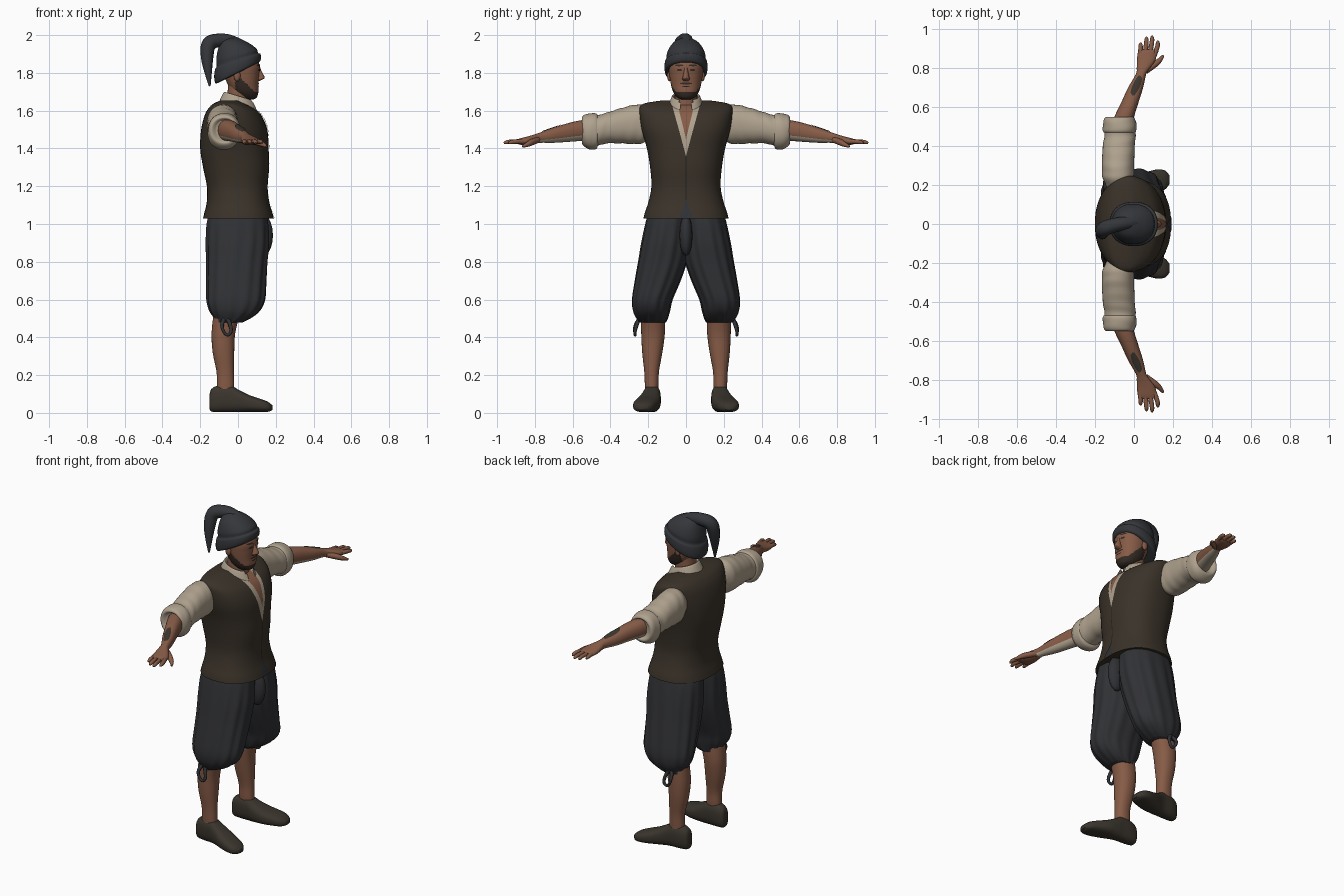
import bpy, bmesh, math
from mathutils import Vector
from mathutils.bvhtree import BVHTree

cube = bpy.data.objects.get("Cube")
if cube:
    bpy.data.objects.remove(cube, do_unlink=True)


def material(name, r, g, b):
    m = bpy.data.materials.new(name)
    m.use_nodes = True
    m.diffuse_color = (r, g, b, 1)
    bsdf = m.node_tree.nodes["Principled BSDF"]
    bsdf.inputs["Base Color"].default_value = (r, g, b, 1)
    bsdf.inputs["Roughness"].default_value = 0.9
    return m


SKIN = material("tanned skin", .24, .105, .062)
LINEN = material("cream linen", .43, .36, .27)
VEST = material("brown vest cloth", .042, .032, .022)
BREECH = material("charcoal cloth", .030, .031, .035)
HAT = material("slate knit", .034, .037, .042)
LEATHER = material("dark leather", .042, .035, .026)
HAIR = material("dark hair", .035, .024, .018)
SEAM = material("seam shadow", .018, .014, .010)


def finish(name, bm, mat, angle=0.9):
    bmesh.ops.recalc_face_normals(bm, faces=bm.faces)
    me = bpy.data.meshes.new(name)
    bm.to_mesh(me)
    bm.free()
    for p in me.polygons:
        p.use_smooth = True
    me.set_sharp_from_angle(angle=angle)
    me.materials.append(mat)
    ob = bpy.data.objects.new(name, me)
    bpy.context.collection.objects.link(ob)
    return ob


def spline(rings, steps):
    """Catmull-Rom interpolation between the key rings."""
    out = []
    last = len(rings) - 1
    for i in range(last):
        keys = [rings[min(max(i + k, 0), last)] for k in (-1, 0, 1, 2)]
        for s in range(steps):
            t = s / steps
            out.append([b + .5 * t * (c - a + t * (2*a - 5*b + 4*c - d + t * (3*(b - c) + d - a)))
                        for a, b, c, d in zip(*keys)])
    return out + [list(rings[last])]


def loft(name, rings, mat, axis="z", side=1, n=40, power=2.2, steps=4, ripple=None, warp=None):
    """Rings are (position, u min, u max, v min, v max) or (position, u min, u max, half v)."""
    rings = [r if len(r) == 5 else (*r[:3], -r[3], r[3]) for r in rings]
    bm = bmesh.new()
    loops = []
    for h, u0, u1, v0, v1 in spline(rings, steps):
        loop = []
        for i in range(n):
            a = math.tau * i / n
            c, s = math.cos(a), math.sin(a)
            k = ripple(a, h) if ripple else 1
            u = (u0 + u1) / 2 + (u1 - u0) / 2 * k * math.copysign(abs(c) ** (2 / power), c)
            v = (v0 + v1) / 2 + (v1 - v0) / 2 * k * math.copysign(abs(s) ** (2 / power), s)
            p = Vector({"z": (u, v, h), "y": (u, h, v), "x": (h, u, v)}[axis])
            p.y *= side
            loop.append(bm.verts.new(warp(p) if warp else p))
        loops.append(loop)
    for lo, hi in zip(loops, loops[1:]):
        for i in range(n):
            j = (i + 1) % n
            bm.faces.new((lo[i], lo[j], hi[j], hi[i]))
    bm.faces.new(loops[0])
    bm.faces.new(loops[-1])
    return finish(name, bm, mat)


def tube(name, points, mat, side=1):
    """Points are (x, y, z, radius)."""
    cu = bpy.data.curves.new(name, "CURVE")
    cu.dimensions = "3D"
    cu.bevel_depth = 1
    cu.bevel_resolution = 3
    cu.use_fill_caps = True
    sp = cu.splines.new("NURBS")
    sp.points.add(len(points) - 1)
    for p, (x, y, z, r) in zip(sp.points, points):
        p.co = (x, y * side, z, 1)
        p.radius = r
    sp.order_u = 3
    sp.use_endpoint_u = True
    tmp = bpy.data.objects.new(name, cu)
    bpy.context.collection.objects.link(tmp)
    graph = bpy.context.evaluated_depsgraph_get()
    me = bpy.data.meshes.new_from_object(tmp.evaluated_get(graph))
    bpy.data.objects.remove(tmp, do_unlink=True)
    bm = bmesh.new()
    bm.from_mesh(me)
    me.materials.clear()
    return finish(name, bm, mat)


def ball(name, centre, size, mat):
    bm = bmesh.new()
    bmesh.ops.create_uvsphere(bm, u_segments=16, v_segments=10, radius=1)
    bmesh.ops.scale(bm, vec=size, verts=bm.verts)
    bmesh.ops.translate(bm, vec=centre, verts=bm.verts)
    return finish(name, bm, mat)


def decal(name, target, mat, place, ray, lift=.004, n=12):
    """Thin patch laid on the target; place maps (u, v) in -1..1 to a ray start."""
    me = target.data
    tree = BVHTree.FromPolygons([v.co for v in me.vertices], [p.vertices[:] for p in me.polygons])
    ray = Vector(ray)
    bm = bmesh.new()
    grid = []
    for i in range(n + 1):
        row = []
        for j in range(n + 1):
            start = Vector(place(2 * j / n - 1, 2 * i / n - 1))
            hit = tree.ray_cast(start, ray)[0]
            row.append(bm.verts.new(hit - ray * lift) if hit else None)
        grid.append(row)
    for lo, hi in zip(grid, grid[1:]):
        for j in range(n):
            quad = (lo[j], lo[j + 1], hi[j + 1], hi[j])
            if all(quad):
                bm.faces.new(quad)
    return finish(name, bm, mat)


def wedge(z_tip, z_wide, half):
    return lambda u, v: (1, u * max(half * (v + 1) / 2, .0005), z_tip + (z_wide - z_tip) * (v + 1) / 2)


def oval(y, z, ry, rz):
    return lambda u, v: (1, y + ry * u * math.sqrt(1 - v*v/2), z + rz * v * math.sqrt(1 - u*u/2))


def paint(ob, mat, rule):
    ob.data.materials.append(mat)
    for p in ob.data.polygons:
        if rule(p.center, p.normal):
            p.material_index = len(ob.data.materials) - 1


# Vest with shirt opening, seam and hem slit
vest = loft("vest", [(1.03, -.185, .19, .225), (1.06, -.178, .182, .218), (1.12, -.165, .165, .198),
                     (1.2, -.165, .157, .183), (1.3, -.185, .165, .19), (1.4, -.2, .162, .207),
                     (1.5, -.195, .155, .235), (1.58, -.175, .12, .246), (1.62, -.15, .07, .244),
                     (1.64, -.125, .03, .215), (1.655, -.09, .0, .12)], VEST, n=56, power=2.4)
FRONT = (-1, 0, 0)
decal("shirt_front", vest, LINEN, wedge(1.36, 1.635, .075), FRONT)
decal("bare_chest", vest, SKIN, wedge(1.45, 1.635, .045), FRONT, .007)
decal("vest_seam", vest, SEAM, lambda u, v: (1, .003 * u, 1.24 + .12 * v), FRONT, .003)
decal("hem_slit", vest, BREECH, wedge(1.13, 1.032, .035), FRONT)

# Neck, collar and head
loft("neck", [(1.58, -.085, .06, .065), (1.66, -.06, .06, .06), (1.77, -.05, .06, .06)], SKIN)


def collar_slope(p):
    p.z -= .3 * p.x
    return p


collar = loft("collar", [(1.6, -.105, .115, .105), (1.63, -.095, .105, .092), (1.675, -.075, .08, .074),
                         (1.67, -.065, .07, .066), (1.63, -.065, .07, .066)], LINEN, warp=collar_slope)
bm = bmesh.new()
bm.from_mesh(collar.data)
gap = [f for f in bm.faces if len(f.verts) > 4
       or (f.calc_center_median().x > .03 and abs(f.calc_center_median().y) < .032)]
bmesh.ops.delete(bm, geom=gap, context="FACES")
bm.to_mesh(collar.data)
bm.free()

head = loft("head", [(1.66, .03, .085, .025), (1.672, .0, .1, .048), (1.70, -.03, .108, .068),
                     (1.74, -.055, .108, .08), (1.79, -.075, .112, .088), (1.84, -.09, .114, .092),
                     (1.9, -.09, .09, .088)], SKIN, n=64, steps=8)
paint(head, HAIR, lambda c, n: c.x > -.015 and c.z < 1.702 + .07 * min(max((.085 - c.x) / .07, 0), 1))
loft("nose", [(1.757, .09, .113, .014), (1.768, .09, .136, .02), (1.78, .09, .14, .017),
              (1.81, .09, .124, .011), (1.84, .09, .114, .009)], SKIN, n=16)
decal("moustache", head, HAIR, oval(0, 1.744, .032, .005), FRONT)
decal("mouth", head, SEAM, oval(0, 1.727, .022, .003), FRONT)
for tag, s in (("left", 1), ("right", -1)):
    decal(tag + "_eye", head, HAIR, oval(s * .034, 1.815, .014, .006), FRONT)
    decal(tag + "_eyebrow", head, HAIR, oval(s * .036, 1.84, .022, .005), FRONT)
    ball(tag + "_ear", (-.005, s * .088, 1.785), (.018, .012, .03), SKIN)


# Knitted cap with a rolled brim and hanging tail
def cap_slope(p):
    p.z += .5 * p.x * min(max((2 - p.z) / .2, 0), 1)
    return p


loft("cap", [(1.8, -.108, .1, .095), (1.805, -.12, .117, .11), (1.83, -.126, .122, .114),
             (1.86, -.122, .118, .111), (1.872, -.113, .106, .103), (1.9, -.115, .1, .102),
             (1.94, -.106, .07, .085), (1.97, -.09, .03, .058), (1.985, -.07, .0, .025)],
     HAT, warp=cap_slope)
tube("cap_tail", [(.01, .01, 1.95, .03), (-.04, .005, 1.972, .034), (-.1, -.005, 1.975, .037),
                  (-.16, -.025, 1.96, .04), (-.165, -.045, 1.88, .034), (-.158, -.06, 1.8, .02),
                  (-.15, -.07, 1.73, .005)], HAT)


# Limbs, mirrored left and right
def folds(a, h):
    return 1 + .018 * math.sin(95 * h + 2 * math.sin(a)) * math.sin(a + 9 * h)


def pleats(a, h):
    return 1 + .022 * math.cos(13 * a + 4 * h) * min(1, (1.08 - h) * 6)


def limb_patch(s):
    return lambda u, v: (.012 + .02 * u * math.sqrt(1 - v*v/2) + .015 * v,
                         s * (.71 + .052 * v * math.sqrt(1 - u*u/2)), 2)


for tag, s in (("left_", 1), ("right_", -1)):
    loft(tag + "sleeve", [(.19, -.14, -.01, 1.45, 1.61), (.24, -.162, .0, 1.425, 1.632),
                          (.3, -.165, .0, 1.425, 1.625), (.4, -.16, .004, 1.428, 1.596),
                          (.45, -.152, .008, 1.42, 1.58), (.49, -.152, .01, 1.405, 1.58)],
         LINEN, "y", s, steps=6, ripple=folds)
    loft(tag + "cuff", [(.465, -.14, .0, 1.42, 1.57), (.475, -.158, .012, 1.397, 1.585),
                        (.51, -.16, .012, 1.395, 1.585), (.54, -.152, .005, 1.412, 1.577),
                        (.55, -.138, -.008, 1.43, 1.562), (.535, -.115, -.02, 1.445, 1.55)],
         LINEN, "y", s, ripple=folds)
    arm = loft(tag + "forearm_and_palm",
               [(.48, -.12, -.02, 1.44, 1.555), (.55, -.1, .0, 1.44, 1.55), (.62, -.067, .022, 1.435, 1.535),
                (.7, -.03, .047, 1.43, 1.51), (.77, .01, .063, 1.43, 1.485), (.8, .014, .083, 1.425, 1.475),
                (.84, .015, .11, 1.418, 1.463), (.88, .02, .116, 1.42, 1.453), (.895, .03, .11, 1.427, 1.447)],
               SKIN, "y", s)
    paint(arm, LINEN, lambda c, n: n.z < -.35 and .54 < abs(c.y) < .78)
    decal(tag + "forearm_mark", arm, LEATHER, limb_patch(s), (0, 0, -1))
    for finger, x0, x1, tip in (("index", .104, .122, .94), ("middle", .08, .093, .965),
                                ("ring", .056, .064, .96), ("little", .033, .034, .93)):
        tube(tag + finger + "_finger", [(x0, .865, 1.437, .013), (x1, tip - .03, 1.437, .012),
                                        (x1, tip - .006, 1.43, .01), (x1, tip, 1.428, .004)], SKIN, s)
    tube(tag + "thumb", [(.06, .785, 1.445, .016), (.1, .815, 1.435, .018), (.135, .84, 1.42, .013),
                         (.15, .865, 1.41, .006)], SKIN, s)

    # Breeches, knee tie, calf and shoe
    loft(tag + "breeches_leg", [(1.06, -.15, .15, -.02, .2), (1, -.165, .16, -.02, .215),
                                (.9, -.168, .164, -.018, .235), (.8, -.166, .156, -.004, .252),
                                (.7, -.166, .15, .03, .27), (.6, -.165, .143, .072, .285),
                                (.54, -.15, .115, .086, .28), (.5, -.125, .065, .097, .262),
                                (.478, -.125, .02, .108, .246)], BREECH, "z", s, n=104, ripple=pleats)
    tube(tag + "knee_tie", [(-.07, .24, .5, .012), (-.095, .275, .47, .009), (-.06, .268, .4, .008),
                            (-.025, .272, .44, .009), (-.06, .245, .51, .012)], BREECH, s)
    loft(tag + "calf", [(.52, -.13, .01, .11, .24), (.42, -.14, -.015, .112, .237), (.32, -.134, -.02, .125, .232),
                        (.22, -.114, -.022, .143, .221), (.15, -.112, -.02, .145, .218),
                        (.08, -.11, -.02, .15, .215)], SKIN, "z", s)
    loft(tag + "shoe", [(-.152, .16, .19, .03, .08), (-.142, .145, .208, .008, .125),
                        (-.1, .136, .222, .004, .146), (-.04, .134, .228, .004, .146),
                        (0, .133, .24, .004, .124), (.06, .138, .265, .004, .094),
                        (.12, .158, .28, .004, .074), (.16, .178, .274, .006, .058),
                        (.182, .205, .25, .015, .04)], LEATHER, "x", s, power=2.6)

# Bulging flap at the front of the breeches
ball("breeches_flap", (.13, 0, .94), (.055, .035, .11), BREECH)
